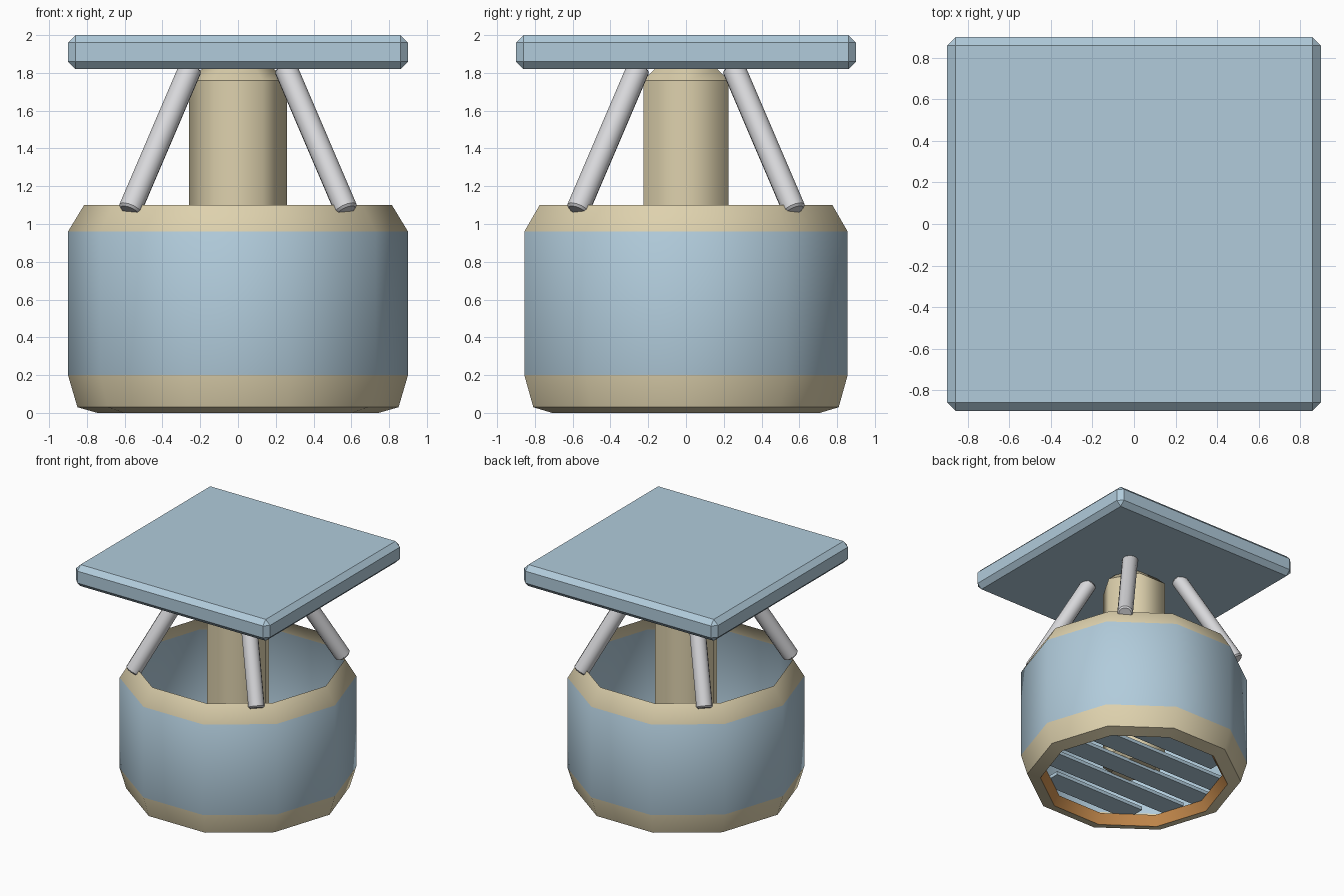
import bpy, bmesh, math
from mathutils import Vector

if "Cube" in bpy.data.objects:
    bpy.data.objects.remove(bpy.data.objects["Cube"])


def mat(name, r, g, b):
    m = bpy.data.materials.new(name)
    m.diffuse_color = (r, g, b, 1)
    m.use_nodes = True
    m.node_tree.nodes["Principled BSDF"].inputs["Base Color"].default_value = m.diffuse_color
    return m


BLUE = mat("pale_blue", 0.44, 0.60, 0.71)
TAN = mat("sand", 0.73, 0.64, 0.42)
GREY = mat("light_grey", 0.68, 0.68, 0.70)
ORANGE = mat("copper_orange", 0.62, 0.28, 0.08)


def finish(ob, name, material, bevel=0, limit=30, smooth=None):
    ob.name = ob.data.name = name
    if material:
        ob.data.materials.append(material)
    if smooth:
        bpy.ops.object.select_all(action='DESELECT')
        ob.select_set(True)
        bpy.context.view_layer.objects.active = ob
        bpy.ops.object.shade_smooth_by_angle(angle=math.radians(smooth))
    if bevel:
        m = ob.modifiers.new("bevel", 'BEVEL')
        m.width, m.segments = bevel, 1
        m.limit_method, m.angle_limit = 'ANGLE', math.radians(limit)
    return ob


def box(name, size, loc, material, bevel=0):
    bpy.ops.mesh.primitive_cube_add(size=1, location=loc)
    ob = bpy.context.object
    for v in ob.data.vertices:
        v.co = [c * s for c, s in zip(v.co, size)]
    return finish(ob, name, material, bevel)


def rod(name, a, b, radius, sides, material, bevel, limit, smooth, turn=0):
    a, b = Vector(a), Vector(b)
    bpy.ops.mesh.primitive_cylinder_add(vertices=sides, radius=radius,
                                        depth=(b - a).length, location=(a + b) / 2)
    ob = bpy.context.object
    ob.rotation_euler = (b - a).to_track_quat('Z', 'Y').to_euler()
    if turn:
        ob.rotation_euler = (0, 0, turn)
    return finish(ob, name, material, bevel, limit, smooth)


# Ten-sided open shell, lathed from a profile (radius, height)
profile = [(0.70, 0.08), (0.745, 0.0), (0.85, 0.03), (0.90, 0.20), (0.90, 0.96), (0.815, 1.10)]
band_material = [2, 1, 1, 0, 1]
N = 10
bm = bmesh.new()
rings = [[bm.verts.new((r * math.cos(math.tau * j / N), r * math.sin(math.tau * j / N), z))
          for j in range(N)] for r, z in profile]
for i, slot in enumerate(band_material):
    for j in range(N):
        k = (j + 1) % N
        f = bm.faces.new((rings[i][j], rings[i][k], rings[i + 1][k], rings[i + 1][j]))
        f.material_index = slot
me = bpy.data.meshes.new("shell")
bm.to_mesh(me)
bm.free()
shell = bpy.data.objects.new("shell", me)
bpy.context.collection.objects.link(shell)
for m in (BLUE, TAN, ORANGE):
    me.materials.append(m)
finish(shell, "shell", None, smooth=40)

# Grille slats across the bottom opening
for n in range(5):
    y = (n - 2) * 0.26
    half = math.sqrt(0.72 ** 2 - (abs(y) + 0.05) ** 2)
    box(f"grille_slat_{n + 1}", (2 * half, 0.19, 0.03), (0, y, 0.10), BLUE)

# Hexagonal centre post (corners on the x axis)
rod("centre_post", (0, 0, 0.11), (0, 0, 1.82), 0.26, 6, TAN, 0.06, 70, 65, math.radians(30))

# Four leaning struts from the rim to the roof
for sx in (-1, 1):
    for sy in (-1, 1):
        name = f"strut_{'front' if sy < 0 else 'back'}_{'left' if sx < 0 else 'right'}"
        rod(name, (0.575 * sx, 0.575 * sy, 1.07), (0.25 * sx, 0.25 * sy, 1.83),
            0.063, 12, GREY, 0.012, 50, 40)

# Square roof plate with chamfered edges
box("roof_plate", (1.8, 1.8, 0.18), (0, 0, 1.91), BLUE, 0.04)
